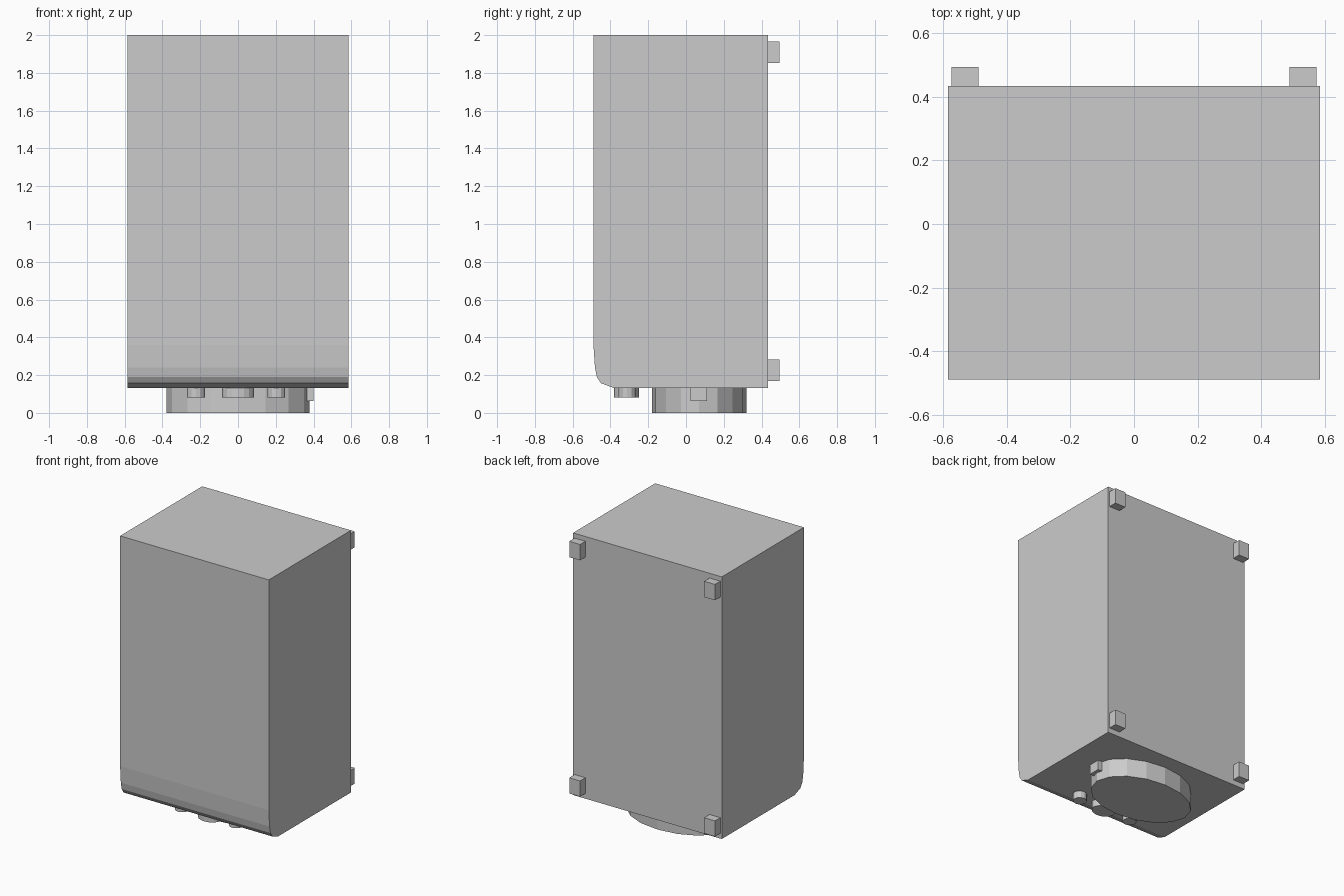
import bpy, bmesh, math

if "Cube" in bpy.data.objects:
    bpy.data.objects.remove(bpy.data.objects["Cube"])


def add_prism(name, outline, depth, place):
    """Extrude a 2D outline; place(u, v, w) maps it into the scene."""
    bm = bmesh.new()
    lower = [bm.verts.new(place(u, v, depth[0])) for u, v in outline]
    upper = [bm.verts.new(place(u, v, depth[1])) for u, v in outline]
    bm.faces.new(lower)
    bm.faces.new(upper)
    n = len(outline)
    for i in range(n):
        j = (i + 1) % n
        bm.faces.new((lower[i], lower[j], upper[j], upper[i]))
    bmesh.ops.recalc_face_normals(bm, faces=bm.faces)
    mesh = bpy.data.meshes.new(name)
    bm.to_mesh(mesh)
    bm.free()
    obj = bpy.data.objects.new(name, mesh)
    bpy.context.collection.objects.link(obj)
    return obj


def add_box(name, x, y, z):
    outline = [(x[0], y[0]), (x[1], y[0]), (x[1], y[1]), (x[0], y[1])]
    return add_prism(name, outline, z, lambda u, v, w: (u, v, w))


def add_disc(name, cx, cy, rx, ry, z, sides):
    outline = [(cx + rx * math.cos(2 * math.pi * i / sides),
                cy + ry * math.sin(2 * math.pi * i / sides)) for i in range(sides)]
    return add_prism(name, outline, z, lambda u, v, w: (u, v, w))


# Main casing: side profile (y, z) with a rounded lower front edge
profile = [(0.434, 0.133), (0.434, 2.0), (-0.49, 2.0), (-0.49, 0.36),
           (-0.482, 0.24), (-0.472, 0.19), (-0.45, 0.157), (-0.385, 0.133)]
add_prism("casing", profile, (-0.586, 0.586), lambda u, v, w: (w, u, v))

# Wall mounts at the four back corners
for side, sx in (("left", -1), ("right", 1)):
    for level, z in (("lower", (0.17, 0.282)), ("upper", (1.853, 1.966))):
        x = sorted((sx * 0.489, sx * 0.574))
        add_box(f"{level}_{side}_mount", x, (0.434, 0.494), z)

# Oval base outlet with a small tab on its right side
add_disc("base_outlet", 0, 0.07, 0.378, 0.25, (0, 0.133), 16)
add_box("outlet_tab", (0.35, 0.40), (0.025, 0.11), (0.063, 0.133))

# Control knobs under the front edge
add_disc("centre_knob", 0, -0.315, 0.084, 0.066, (0.082, 0.133), 16)
for side, x in (("left", -0.223), ("right", 0.203)):
    add_disc(f"{side}_knob", x, -0.312, 0.047, 0.045, (0.082, 0.133), 12)
